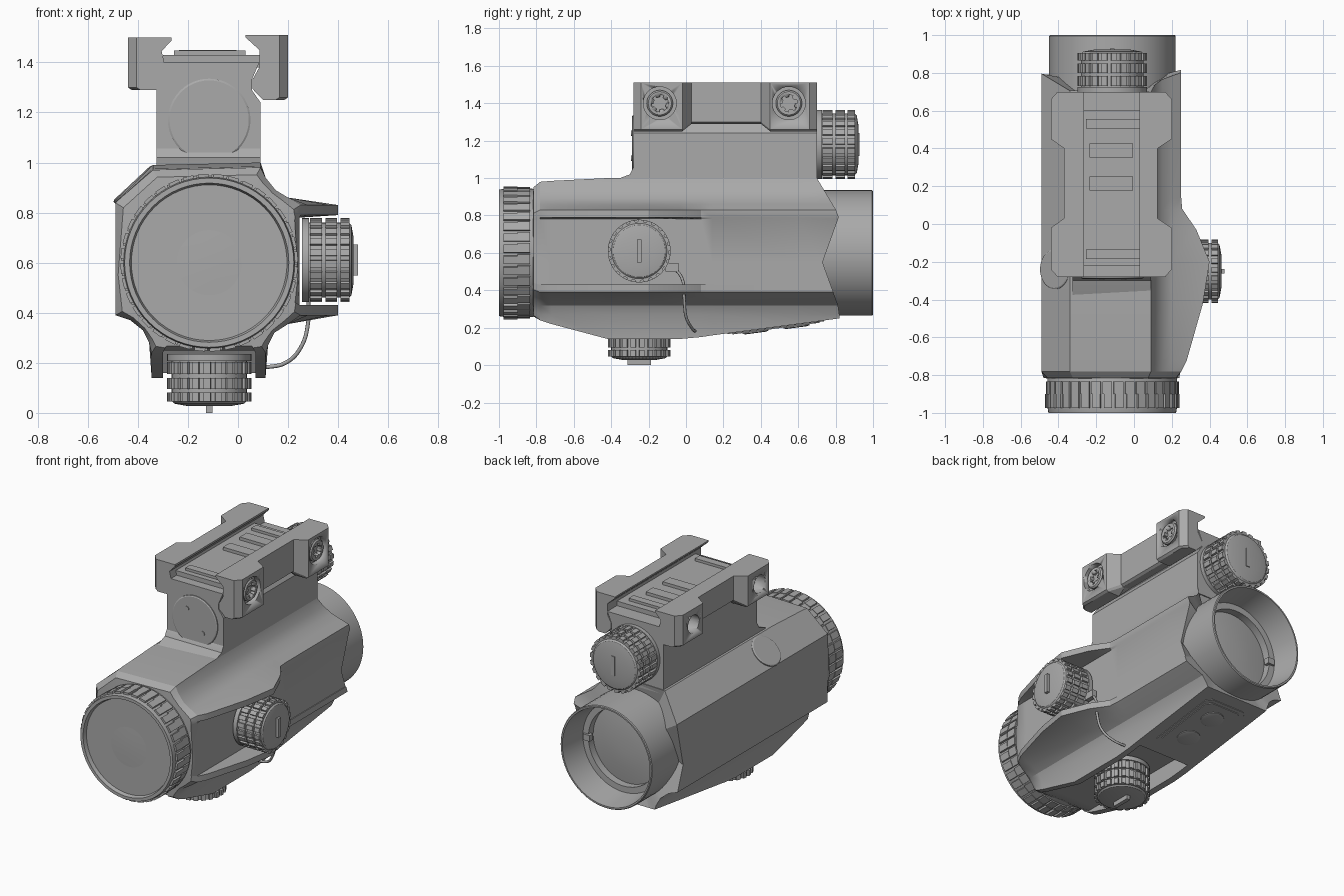
import bpy, bmesh
from math import sin, cos, pi, radians, hypot
from mathutils import Vector

if "Cube" in bpy.data.objects:
    bpy.data.objects.remove(bpy.data.objects["Cube"])

grey = bpy.data.materials.new("matte_grey")
grey.use_nodes = True
COLOUR = (0.4, 0.4, 0.4, 1)
grey.diffuse_color = COLOUR
grey.node_tree.nodes["Principled BSDF"].inputs["Base Color"].default_value = COLOUR

CX, CZ = -0.115, 0.6      # optical axis


def loft(name, rings, caps=True):
    """Skin a list of equally sized point rings."""
    bm = bmesh.new()
    rows = [[bm.verts.new(p) for p in ring] for ring in rings]
    n = len(rows[0])
    for a, b in zip(rows, rows[1:]):
        for i in range(n):
            j = (i + 1) % n
            bm.faces.new((a[i], a[j], b[j], b[i]))
    if caps:
        bm.faces.new(rows[0])
        bm.faces.new(rows[-1])
    bmesh.ops.recalc_face_normals(bm, faces=bm.faces)
    me = bpy.data.meshes.new(name)
    bm.to_mesh(me)
    bm.free()
    ob = bpy.data.objects.new(name, me)
    bpy.context.collection.objects.link(ob)
    me.materials.append(grey)
    bpy.ops.object.select_all(action='DESELECT')
    ob.select_set(True)
    bpy.context.view_layer.objects.active = ob
    bpy.ops.object.shade_smooth_by_angle(angle=radians(28))
    return ob


def place(axis, u, v, t):
    return {'x': (t, u, v), 'y': (u, t, v), 'z': (u, v, t)}[axis]


def prism(name, axis, pts, a, b):
    return loft(name, [[place(axis, u, v, t) for u, v in pts] for t in (a, b)])


def box(name, x0, x1, y0, y1, z0, z1):
    return prism(name, 'z', [(x0, y0), (x1, y0), (x1, y1), (x0, y1)], z0, z1)


def circle(c, r, n=48):
    return [(c[0] + r * cos(2 * pi * i / n), c[1] + r * sin(2 * pi * i / n)) for i in range(n)]


def lathe(name, axis, c, profile, n=48):
    return loft(name, [[place(axis, u, v, t) for u, v in circle(c, r, n)] for r, t in profile])


def gear(c, r_out, r_in, teeth, duty=0.6):
    pts = []
    for i in range(teeth):
        for f, r in ((0, r_in), (0.04, r_out), (duty, r_out), (duty + 0.04, r_in)):
            a = 2 * pi * (i + f) / teeth
            pts.append((c[0] + r * cos(a), c[1] + r * sin(a)))
    return pts


def cut(target, cutter):
    cutter.hide_render = True
    cutter.hide_set(True)
    mod = target.modifiers.new("cut", 'BOOLEAN')
    mod.operation = 'DIFFERENCE'
    mod.solver = 'EXACT'
    mod.object = cutter


# Main housing: lofted section with knob guards on the side and below
def section(y, fx, top, zb, zi):
    pts = [(-0.49, 0.39), (-0.49, 0.55), (-0.49, 0.84), (-0.34, top - 0.01), (0.09, top),
           (0.11, 0.94), (0.15, 0.89), (0.2, 0.86), (fx, 0.83), (fx, 0.79), (0.245, 0.78),
           (0.245, 0.55), (0.245, 0.43), (fx, 0.43), (fx, 0.39), (0.2, 0.355), (0.145, 0.32),
           (0.12, 0.27), (0.11, zb), (0.07, zb), (0.07, zi), (-0.3, zi), (-0.3, zb),
           (-0.345, zb), (-0.355, 0.28), (-0.38, 0.33), (-0.43, 0.37)]
    return [(x, y, z) for x, z in pts]


def to_axis(p, r, y, k=1.0):
    d = Vector((p[0] - CX, p[2] - CZ))
    q = d.lerp(d.normalized() * r, k)
    return (CX + q.x, y, CZ + q.y)


def rear_y(z):
    if z > 0.8:
        return 0.82 - 0.6 * (z - 0.8)
    return 0.73 + 0.09 * min(1, abs(z - 0.55) / 0.25)


stations = [(-0.78, 0.25, 0.98, 0.24, 0.25), (-0.72, 0.28, 0.985, 0.22, 0.25),
            (-0.42, 0.365, 1.0, 0.14, 0.25), (-0.2, 0.4, 1.0, 0.14, 0.25),
            (-0.03, 0.33, 1.0, 0.14, 0.25), (0.08, 0.255, 1.0, 0.15, 0.25),
            (0.14, 0.25, 1.0, 0.159, 0.159), (0.6, 0.25, 1.0, 0.22, 0.22)]
rings = [section(*s) for s in stations]
tail = [(x, rear_y(z), z) for x, _, z in section(0.8, 0.25, 1.0, 0.25, 0.25)]
rings = ([[to_axis(p, 0.33, -0.82) for p in rings[0]], [to_axis(p, 0.35, -0.815, 0.4) for p in rings[0]]]
         + rings + [tail, [to_axis(p, 0.325, p[1] - 0.02) for p in tail]])
loft("housing", rings, caps=False)

# Front bezel with knurling and shallow lens
C = (CX, CZ)
lathe("front_bezel", 'y', C, [(0.33, -0.78), (0.343, -0.82), (0.343, -0.97), (0.338, -1.0), (0.318, -1.0),
                              (0.308, -0.965), (0.2, -0.972), (0.06, -0.978)], 64)
prism("front_bezel_grip", 'y', gear(C, 0.355, 0.34, 36, 0.72), -0.975, -0.9)
prism("front_bezel_band", 'y', gear(C, 0.352, 0.34, 36, 0.86), -0.9, -0.835)

# Rear eyepiece tube with recessed lens
lathe("rear_tube", 'y', C, [(0.335, 0.6), (0.335, 0.995), (0.33, 1.0), (0.32, 1.0), (0.295, 0.82),
                            (0.255, 0.82), (0.255, 0.77), (0.15, 0.785), (0.05, 0.79)], 64)
for side in (-1, 1):
    box("eyepiece_lug", CX + side * 0.26 - 0.025, CX + side * 0.26 + 0.025, 0.8, 0.835, CZ - 0.02, CZ + 0.02)


# Ribbed knobs with coin tab
def knob(name, axis, c, base, d, s, tip):
    def at(t):
        return base + d * t * s
    core = [(0.168, 0), (0.168, 0.028), (0.15, 0.028), (0.15, 0.188), (0.14, 0.198), (0.09, 0.207)]
    lathe(name, axis, c, [(r * s, at(t)) for r, t in core])
    for i, (a, b) in enumerate(((0.032, 0.08), (0.095, 0.14), (0.154, 0.19))):
        prism(name + "_rib_ring", axis, gear(c, 0.168 * s, 0.157 * s, 22), at(a), at(b))
    w, h = 0.013, 0.062
    tab = [(c[0] - w, c[1] - h), (c[0] + w, c[1] - h), (c[0] + w, c[1] + h), (c[0] - w, c[1] + h)]
    prism(name + "_tab", axis, tab, at(0.19), at(tip))


knob("side_knob", 'x', (-0.25, 0.61), 0.255, 1, 1.0, 0.225)
knob("bottom_knob", 'z', (CX, -0.25), 0.235, -1, 1.0, 0.235)
knob("battery_cap", 'y', (CX, 1.18), 0.695, 1, 1.1, 0.212)

# Mount neck with base fillet and front cover
neck = [(-0.325, 0.96), (0.09, 0.96), (0.09, 1.24), (0.055, 1.29), (0.055, 1.33), (0.085, 1.4),
        (-0.3, 1.4), (-0.325, 1.3)]
prism("mount_neck", 'y', neck, -0.28, 0.7)
fillet = [(-0.27, 0.98), (-0.4, 0.98), (-0.34, 1.005), (-0.3, 1.02), (-0.285, 1.05), (-0.27, 1.07)]
prism("neck_fillet", 'x', fillet, -0.325, 0.09)
lathe("front_cover", 'y', (CX, 1.17), [(0.165, -0.27), (0.165, -0.286), (0.158, -0.29)])
for x, z in ((-0.17, 1.24), (-0.055, 1.105)):
    prism("cover_pin", 'y', circle((x, z), 0.015, 16), -0.28, -0.295)

# Rail bed and cross bars
box("rail_bed", -0.3, 0.085, -0.22, 0.6, 1.38, 1.43)
for y in (0.215, 0.39):
    box("recoil_bar", -0.235, -0.005, y - 0.037, y + 0.037, 1.42, 1.45)
for y in (-0.16, 0.53):
    box("cross_bar", -0.255, 0.03, y - 0.025, y + 0.025, 1.42, 1.447)


# Clamp jaws, waisted in the middle
def clamp(name, shape, outer, waist, corner):
    steps = [(-0.28, corner, 0), (-0.24, outer, 0), (-0.02, outer, 0), (0.03, waist, 0.04),
             (0.4, waist, 0.04), (0.45, outer, 0), (0.66, outer, 0), (0.7, corner, 0)]
    return loft(name, [[(x, y, z) for x, z in shape(o, up)] for y, o, up in steps])


right_jaw = clamp("left_jaw", lambda o, up: [
    (0.03, 1.51), (o, 1.51), (o, 1.26 + up), (o - 0.015, 1.25 + up), (0.1, 1.25 + up),
    (0.057, 1.295), (0.057, 1.33), (0.085, 1.38), (0.085, 1.45), (0.03, 1.5)], 0.2, 0.125, 0.165)
left_jaw = clamp("right_jaw", lambda o, up: [
    (-0.265, 1.5), (o, 1.5), (o, 1.3 + up), (o + 0.015, 1.29 + up), (-0.32, 1.29 + up),
    (-0.29, 1.38), (-0.305, 1.445), (-0.265, 1.488)], -0.44, -0.37, -0.405)

# Clamp screws and their through holes
for y in (-0.14, 0.55):
    c = (y, 1.4)
    cut(right_jaw, prism("screw_pocket_cutter", 'x', circle(c, 0.088), 0.165, 0.25))
    cut(left_jaw, prism("nut_hole_cutter", 'x', circle(c, 0.058), -0.37, -0.5))
    head = lathe("clamp_screw", 'x', c, [(0.07, 0.155), (0.07, 0.188), (0.062, 0.196)])
    cut(head, prism("star_socket_cutter", 'x', gear(c, 0.046, 0.034, 6, 0.45), 0.17, 0.25))

# Round cover on the upper chamfer
disc = lathe("chamfer_cover", 'z', (0, 0), [(0.105, -0.02), (0.105, 0.008), (0.098, 0.012)])
disc.location = (-0.415, -0.24, 0.91)
disc.rotation_euler = (0, radians(-43), 0)

# Sloped bottom plate with two screws
tilt = 0.133
for name, w, l, y, h in (("bottom_frame", 0.15, 0.26, 0.48, 0.004), ("bottom_plate", 0.13, 0.235, 0.48, 0.009)):
    ob = prism(name, 'z', [(-w, -l + 0.03), (-w + 0.03, -l), (w - 0.03, -l), (w, -l + 0.03),
                           (w, l - 0.03), (w - 0.03, l), (-w + 0.03, l), (-w, l - 0.03)], -h, 0.02)
    ob.location = (CX, y, 0.204)
    ob.rotation_euler = (tilt, 0, 0)
for y in (0.37, 0.59):
    ob = lathe("plate_screw", 'z', (0, 0), [(0.07, 0), (0.07, -0.014), (0.055, -0.018)], 32)
    ob.location = (CX, y, 0.204 + tilt * (y - 0.48))
    ob.rotation_euler = (tilt, 0, 0)

# Tether cord from side knob to the underside
box("tether_clip", 0.26, 0.29, -0.11, -0.04, 0.5, 0.545)
cd = bpy.data.curves.new("tether_cord", 'CURVE')
cd.dimensions = '3D'
cd.bevel_depth = 0.008
cd.bevel_resolution = 2
path = [(0.275, -0.06, 0.52), (0.28, -0.02, 0.46), (0.28, -0.01, 0.36), (0.25, 0.0, 0.26),
        (0.19, 0.03, 0.2), (0.1, 0.05, 0.18)]
sp = cd.splines.new('BEZIER')
sp.bezier_points.add(len(path) - 1)
for bp, p in zip(sp.bezier_points, path):
    bp.co = p
    bp.handle_left_type = bp.handle_right_type = 'AUTO'
cd.materials.append(grey)
bpy.context.collection.objects.link(bpy.data.objects.new("tether_cord", cd))
